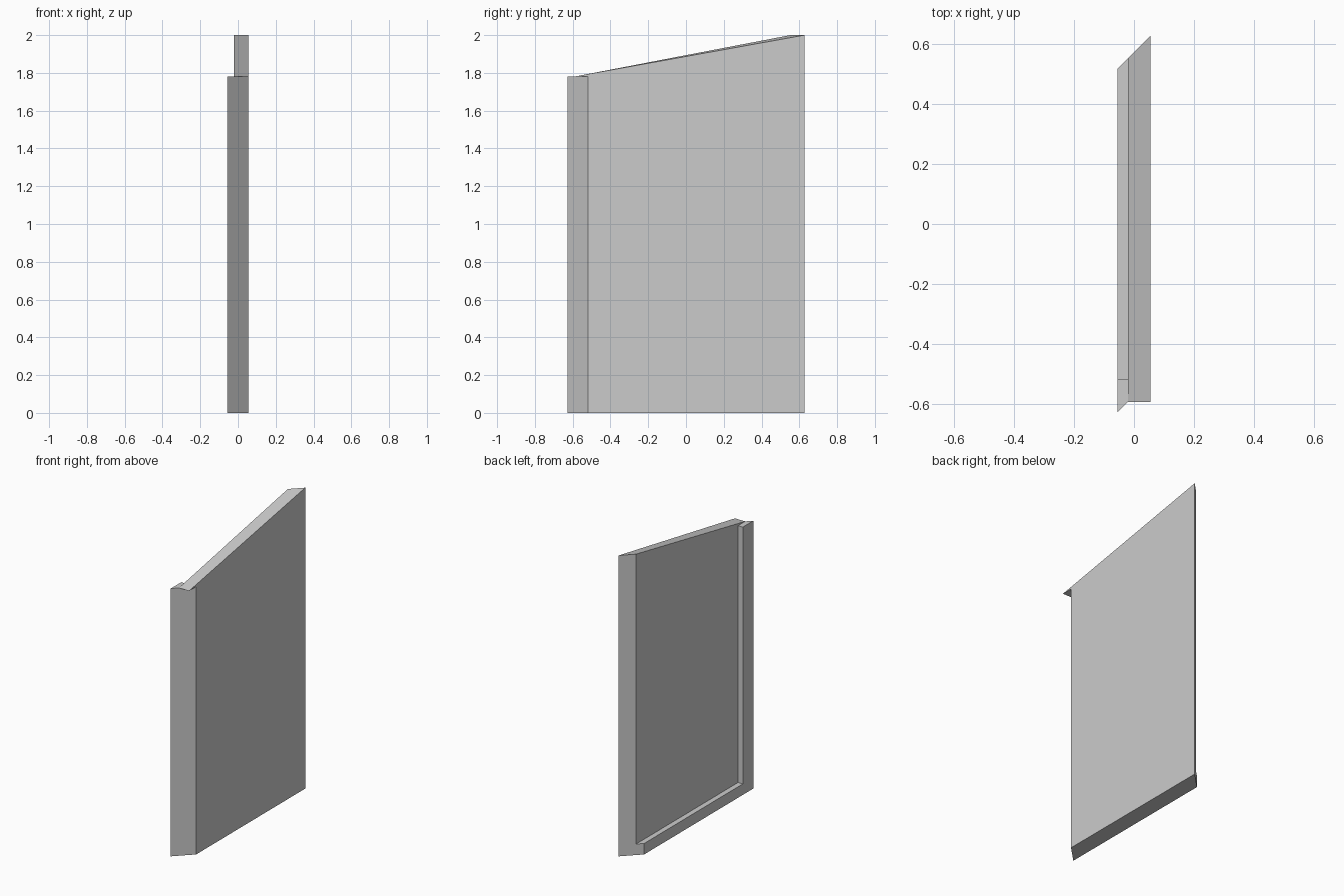
import bpy, bmesh

if "Cube" in bpy.data.objects:
    bpy.data.objects.remove(bpy.data.objects["Cube"])

T = 0.055      # half thickness
X_IN = -0.02   # recessed inner face of the panel
L = 0.628      # half length
LOW = 1.78     # height of the low end


def front(x):  # mitred front end
    return -L + (x + T)


def back(x):   # mitred back end
    return L + (x - T)


def loft(name, x0, prof0, x1, prof1):
    """Solid between two matching (y, z) profiles on the planes x0 and x1."""
    bm = bmesh.new()
    a = [bm.verts.new((x0, y, z)) for y, z in prof0]
    b = [bm.verts.new((x1, y, z)) for y, z in prof1]
    n = len(a)
    bm.faces.new(a)
    bm.faces.new(b)
    for i in range(n):
        j = (i + 1) % n
        bm.faces.new((a[i], a[j], b[j], b[i]))
    bmesh.ops.remove_doubles(bm, verts=bm.verts[:], dist=1e-5)
    bmesh.ops.recalc_face_normals(bm, faces=bm.faces[:])
    me = bpy.data.meshes.new(name)
    bm.to_mesh(me)
    bm.free()
    ob = bpy.data.objects.new(name, me)
    bpy.context.collection.objects.link(ob)
    return ob


# main panel: mitred ends, sloping top with a small overhang at the low end
def panel_profile(x):
    return [(front(x), 0), (back(x), 0), (back(x), 2.0),
            (front(X_IN), LOW), (front(x), LOW)]


loft("panel", X_IN, panel_profile(X_IN), T, panel_profile(T))


# L-shaped lip: bottom rail and front post on the inner side
def lip_profile(x):
    inner = front(T)
    return [(front(x), 0), (back(x), 0), (back(x), 0.073),
            (inner, 0.073), (inner, LOW), (front(x), LOW)]


loft("rail_and_post", -T, lip_profile(-T), X_IN, lip_profile(X_IN))
